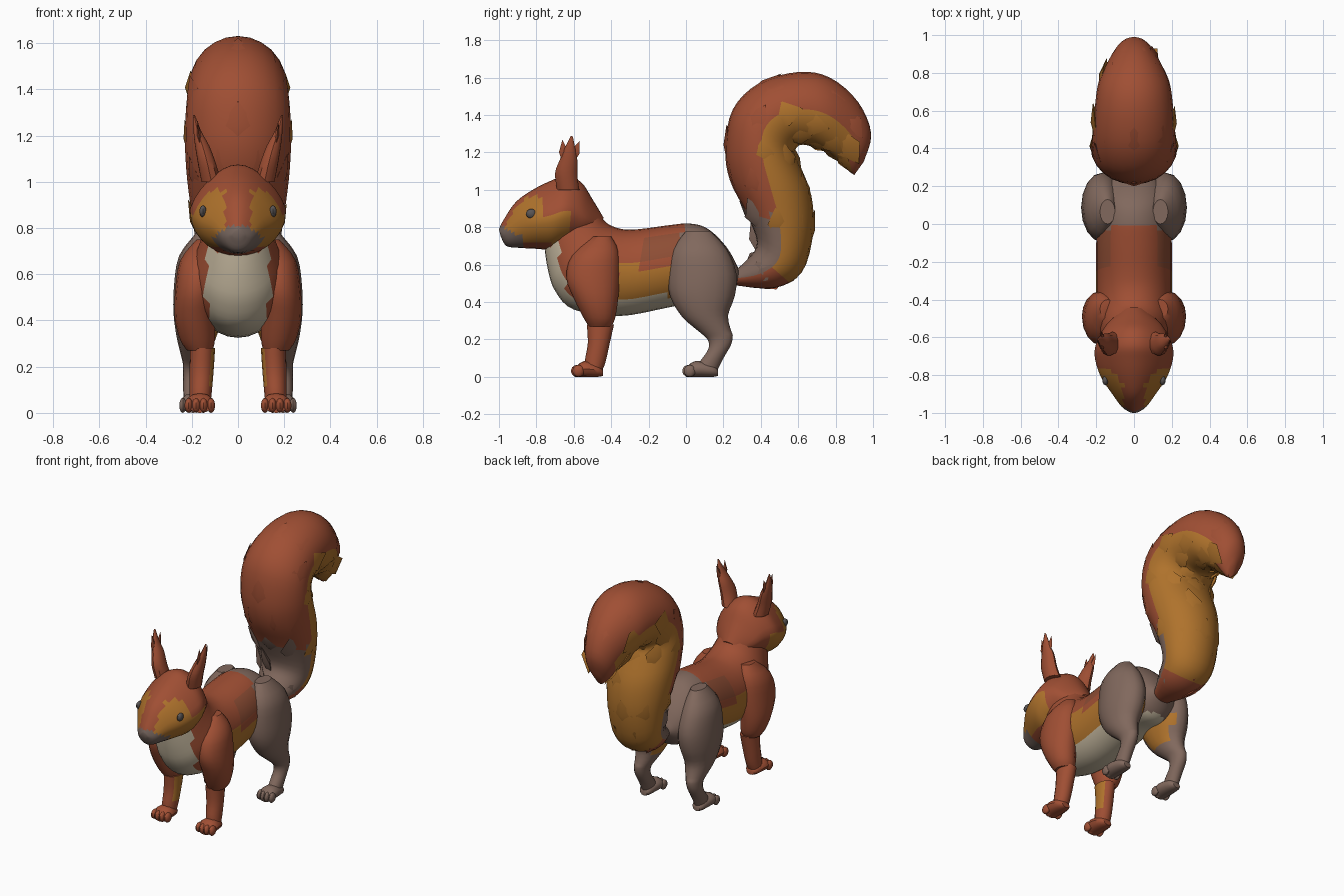
import bpy, bmesh, math, random
from mathutils import Vector
from mathutils.bvhtree import BVHTree

random.seed(4)
if "Cube" in bpy.data.objects:
    bpy.data.objects.remove(bpy.data.objects["Cube"])

# Materials
PALETTE = {
    "rust_fur": (0.35, 0.078, 0.034),
    "ochre_fur": (0.43, 0.17, 0.025),
    "grey_brown_fur": (0.22, 0.14, 0.11),
    "cream_fur": (0.55, 0.47, 0.34),
    "eye_grey": (0.10, 0.09, 0.09),
    "muzzle_grey": (0.18, 0.13, 0.11),
    "dark_rust_fur": (0.27, 0.075, 0.035),
}
MATS = []
for mat_name, rgb in PALETTE.items():
    m = bpy.data.materials.new(mat_name)
    m.use_nodes = True
    m.diffuse_color = (*rgb, 1)
    m.node_tree.nodes["Principled BSDF"].inputs["Base Color"].default_value = (*rgb, 1)
    MATS.append(m)
RUST, OCHRE, GREY, CREAM, EYE, MUZZLE, DARK = range(7)
parts = []


def finish(name, bm, mirror=False):
    bmesh.ops.recalc_face_normals(bm, faces=bm.faces)
    mesh = bpy.data.meshes.new(name)
    bm.to_mesh(mesh)
    bm.free()
    for m in MATS:
        mesh.materials.append(m)
    ob = bpy.data.objects.new(name, mesh)
    bpy.context.collection.objects.link(ob)
    if mirror:
        ob.modifiers.new("Mirror", "MIRROR").use_mirror_merge = False
    parts.append(ob)


def refine(rows, steps):
    """Catmull-Rom interpolation of cross-sections (y1, z1, y2, z2, half width, x)."""
    rows = [tuple(r) + (0,) * (6 - len(r)) for r in rows]
    out = []
    for i in range(len(rows) - 1):
        a, b, c, d = rows[max(i - 1, 0)], rows[i], rows[i + 1], rows[min(i + 2, len(rows) - 1)]
        for k in range(steps):
            t = k / steps
            out.append([q + t / 2 * (r - p + t * (2*p - 5*q + 4*r - s + t * (3*(q - r) + s - p)))
                        for p, q, r, s in zip(a, b, c, d)])
    return out + [list(rows[-1])]


def ring_point(row, angle, pinch=0):
    y1, z1, y2, z2, w, x = row
    c, s = math.cos(angle), math.sin(angle)
    w *= 1 - pinch * max(0, c)
    return Vector((x + s * w, (y1 + y2 + c * (y1 - y2)) / 2, (z1 + z2 + c * (z1 - z2)) / 2))


def loft(bm, rows, rule, sides=16, steps=3, pinch=0):
    rows = refine(rows, steps)
    rings = [[bm.verts.new(ring_point(r, math.tau * k / sides, pinch)) for k in range(sides)]
             for r in rows]
    for i in range(len(rings) - 1):
        for k in range(sides):
            n = (k + 1) % sides
            f = bm.faces.new((rings[i][k], rings[i][n], rings[i + 1][n], rings[i + 1][k]))
            t = 1 - abs(1 - 2 * (k + 0.5) / sides)
            f.material_index = rule(f.calc_center_median(), t, i / (len(rings) - 1))
    for ring in (rings[0], rings[-1]):
        f = bm.faces.new(ring)
        f.material_index = rule(f.calc_center_median(), 0.5, 0 if ring is rings[0] else 1)
    return rows


def tuft(bm, base, direction, normal, length, width, mat):
    """Pointed leaf of fur lying on a surface."""
    d = Vector(direction).normalized()
    side = d.cross(normal).normalized()
    up = side.cross(d)
    rings = []
    for along, size in ((0, 0.6), (0.4, 1)):
        p = base + d * length * along
        rings.append([bm.verts.new(p + side * a * width * size / 2 + up * b * width * size)
                      for a, b in ((1, 0), (0, 0.16), (-1, 0), (0, -0.2))])
    tip = bm.verts.new(base + d * length)
    for k in range(4):
        n = (k + 1) % 4
        for vs in ((rings[0][k], rings[0][n], rings[1][n], rings[1][k]),
                   (rings[1][k], rings[1][n], tip)):
            bm.faces.new(vs).material_index = mat


def grow(bm, tree, near, direction, length, width, mat, lift=0.25):
    p, n, _, _ = tree.find_nearest(Vector(near))
    d = Vector(direction).normalized()
    d = (d - n * d.dot(n)).normalized() + n * lift
    tuft(bm, p - n * 0.012, d, n, length, width, mat)


def ball(bm, centre, scale, mat):
    vs = bmesh.ops.create_uvsphere(bm, u_segments=10, v_segments=7, radius=1)["verts"]
    for v in vs:
        v.co = Vector(centre) + Vector([a * b for a, b in zip(v.co, scale)])
    for f in {f for v in vs for f in v.link_faces}:
        f.material_index = mat


def plain(mat):
    return lambda c, t, u: mat


# Body: neck, chest, back and rump
def body_colour(c, t, u):
    if c.y < -0.5 and abs(c.x) < 0.135 and c.z < 0.71 and t > 0.5:
        return CREAM
    if c.z < 0.43 and t > 0.6:
        return CREAM
    if c.y > (-0.02 if c.z > 0.7 else -0.06):
        return GREY
    if c.y > -0.38 and c.z < 0.59:
        return OCHRE
    if c.y > -0.24 and 0.64 < c.z < 0.76:
        return DARK
    return RUST


bm = bmesh.new()
loft(bm, [(-.56, 1.0, -.76, .72, .12), (-.47, .88, -.74, .58, .16), (-.42, .82, -.70, .46, .19),
          (-.34, .79, -.60, .36, .2), (-.25, .79, -.36, .325, .2), (-.1, .81, -.1, .37, .2),
          (.02, .82, .05, .4, .19), (.12, .79, .16, .4, .18), (.22, .69, .22, .43, .14),
          (.28, .58, .28, .5, .07)], body_colour, 28, 4)
tree = BVHTree.FromBMesh(bm)
for k in range(-2, 3):
    grow(bm, tree, (k * 0.06, -0.44, 0.9), (0, 1, -0.4), 0.13, 0.09, RUST, 0.12)
for row in range(4):
    for k in range(-1, 2):
        x = (k + row % 2 / 2) * 0.085
        grow(bm, tree, (x, -0.8, 0.65 - row * 0.075), (-x, 0.2, -1), 0.12, 0.09, CREAM, 0.16)
finish("body", bm)


# Head
def head_colour(c, t, u):
    x = abs(c.x)
    if c.y < -0.87 and c.z < 0.75 + 0.5 * (-0.87 - c.y):
        return MUZZLE
    if c.y < -0.62 and x > 0.055 and 0.71 < c.z < (0.96 if c.y < -0.76 else 0.87):
        return OCHRE
    return RUST


bm = bmesh.new()
loft(bm, [(-1.0, .79, -.99, .75, .025), (-.975, .84, -.96, .70, .065), (-.91, .935, -.89, .69, .115),
          (-.82, 1.0, -.8, .685, .175), (-.72, 1.05, -.72, .68, .205), (-.64, 1.075, -.66, .70, .205),
          (-.56, 1.04, -.6, .72, .175), (-.5, .95, -.55, .74, .14), (-.44, .85, -.5, .76, .08)],
     head_colour, 28, 4, 0.3)
tree = BVHTree.FromBMesh(bm)
for s in (1, -1):
    for z, mat in ((0.9, OCHRE), (0.84, OCHRE), (0.78, OCHRE), (0.73, RUST)):
        grow(bm, tree, (s * 0.25, -0.71, z), (0, 1, -0.25), 0.12, 0.085, mat, 0.22)
finish("head", bm)

# Eyes
bm = bmesh.new()
ball(bm, tree.find_nearest(Vector((0.2, -0.86, 0.895)))[0], (0.016, 0.028, 0.026), EYE)
finish("eyes", bm, True)

# Ears with tufted tips
bm = bmesh.new()
loft(bm, [(-.69, 1.0, -.57, 1.0, .045, .115), (-.70, 1.09, -.58, 1.07, .04, .135),
          (-.675, 1.16, -.58, 1.15, .032, .155), (-.65, 1.22, -.59, 1.21, .018, .175),
          (-.615, 1.29, -.605, 1.285, .004, .19)], plain(RUST), 10)
for y, dy in ((-.65, -0.1), (-.61, 0.4)):
    tuft(bm, Vector((.165, y, 1.16)), (.1, dy, 1), Vector((1, 0, 0)), 0.11, 0.05, RUST)
finish("ears", bm, True)

# Front legs: shoulder, forearm and paw
bm = bmesh.new()
loft(bm, [(-.5, .75, -.4, .75, .04, .14), (-.61, .65, -.36, .67, .085, .165),
          (-.64, .53, -.355, .53, .092, .18), (-.60, .42, -.365, .40, .088, .186),
          (-.55, .32, -.38, .31, .075, .175), (-.52, .27, -.40, .27, .055, .165)], plain(RUST))
tree = BVHTree.FromBMesh(bm)
for k in range(6):
    grow(bm, tree, (0.3, -0.6 + 0.042 * k, 0.5 - 0.05 * (k % 3)), (0, 0.15, -1), 0.14, 0.09, RUST, 0.1)
grow(bm, tree, (0.18, -0.34, 0.42), (0, 0, -1), 0.13, 0.1, RUST, 0.1)
finish("front_shoulders", bm, True)

bm = bmesh.new()
loft(bm, [(-.53, .28, -.385, .28, .054, .153), (-.525, .18, -.41, .17, .052, .158),
          (-.54, .09, -.43, .08, .048, .162), (-.54, .03, -.45, .03, .045, .165)],
     lambda c, t, u: OCHRE if c.x < 0.122 and c.z > 0.11 else RUST)
finish("forearms", bm, True)


def foot(name, y, x, width, length, mat):
    bm = bmesh.new()
    loft(bm, [(y + .02, .05, y + .02, .0, width * .75, x), (y + .07, .085, y + .07, 0, width, x),
              (y + length - .03, .07, y + length - .03, 0, width * .8, x),
              (y + length, .04, y + length, .005, width * .45, x)], plain(mat), 12)
    for k in range(4):
        off = k - 1.5
        ball(bm, (x + off * width * .52, y + .028 + abs(off) * .008, .032),
             (width * .3, .032, .032), mat)
    finish(name, bm, True)


foot("front_paws", -0.615, 0.165, 0.062, 0.17, RUST)
foot("hind_feet", -0.02, 0.195, 0.056, 0.19, GREY)

# Hind legs: haunch and hock
bm = bmesh.new()
loft(bm, [(.0, .78, .13, .78, .04, .14), (-.07, .68, .22, .68, .09, .165),
          (-.095, .55, .27, .55, .11, .167), (-.085, .43, .26, .43, .107, .172),
          (-.02, .32, .225, .33, .085, .18), (.06, .25, .24, .25, .06, .187),
          (.115, .2, .25, .22, .046, .192), (.12, .15, .24, .17, .042, .195),
          (.08, .09, .2, .1, .042, .195), (.05, .05, .17, .04, .04, .195)],
     lambda c, t, u: OCHRE if c.x < 0.12 and 0.29 < c.z < 0.45 else GREY)
tree = BVHTree.FromBMesh(bm)
grow(bm, tree, (.32, .06, .52), (0, .1, -1), .11, .1, GREY, .12)
grow(bm, tree, (.2, .3, .5), (0, .2, -1), .1, .09, GREY, .15)
finish("hind_legs", bm, True)


# Bushy tail: section pairs run from the outer edge to the inner edge of the curl
def tail_colour(c, t, u):
    if u < 0.12:
        return RUST if t > 0.5 else GREY
    if t > 0.48 and u < 0.86:
        return OCHRE
    return GREY if c.z < 0.86 else RUST


bm = bmesh.new()
rows = loft(bm, [(.25, .56, .26, .49, .06), (.33, .63, .47, .475, .13), (.38, .72, .62, .56, .165),
                 (.32, .88, .68, .77, .195), (.235, 1.05, .67, .97, .22), (.21, 1.22, .61, 1.13, .23),
                 (.25, 1.43, .58, 1.2, .225), (.39, 1.57, .61, 1.24, .215), (.6, 1.63, .68, 1.23, .205),
                 (.77, 1.6, .75, 1.2, .185), (.92, 1.47, .82, 1.15, .13),
                 (.99, 1.3, .87, 1.1, .08), (.95, 1.15, .9, 1.08, .02)], tail_colour, 24, 4)
count = len(rows) - 1
for i in range(3, count - 7, 4):
    for k in range(8):
        if random.random() < 0.25:
            continue
        angle = math.tau * (k + (i // 4) % 2 / 2) / 8
        p, q = ring_point(rows[i], angle), ring_point(rows[i + 4], angle)
        mid = sum((ring_point(rows[i], a) for a in (0, math.pi)), Vector()) / 2
        n = (p - mid).normalized()
        t = 1 - abs(1 - angle / math.pi)
        d = (q - p).normalized() + n * 0.18
        size = random.uniform(0.13, 0.18)
        tuft(bm, p - n * 0.02, d, n, size, size * 0.85, tail_colour(p, t, i / count))
finish("tail", bm)

# Smooth shading with crisp fur edges
bpy.ops.object.select_all(action="DESELECT")
for ob in parts:
    ob.select_set(True)
bpy.context.view_layer.objects.active = parts[0]
bpy.ops.object.shade_smooth_by_angle(angle=math.radians(40))
